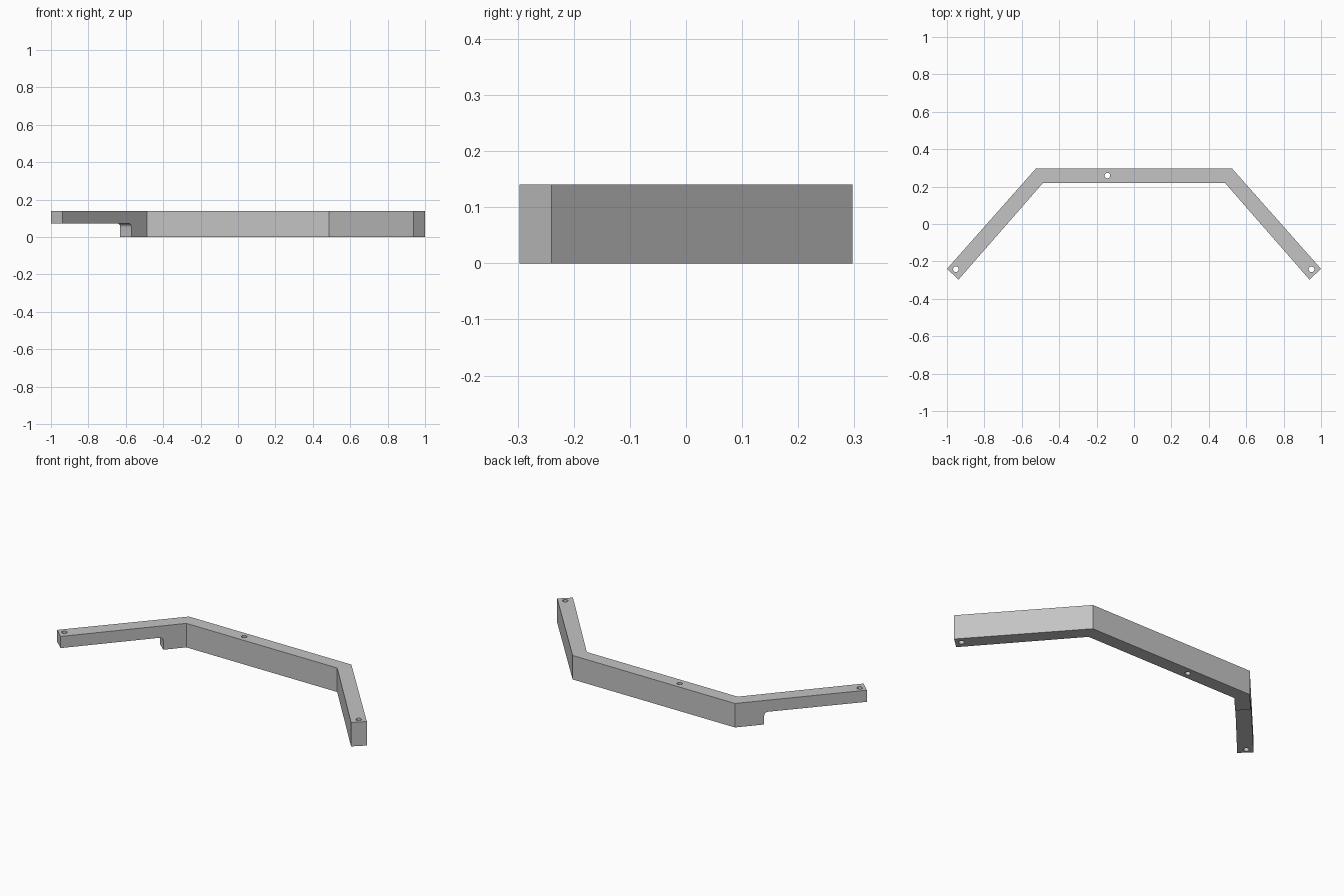
import bpy, bmesh, math
from mathutils import Vector

if "Cube" in bpy.data.objects:
    bpy.data.objects.remove(bpy.data.objects["Cube"])

HEIGHT = 0.14
WIDTH = 0.08
HOLE_RADIUS = 0.015
NOTCH_TOP = 0.072
FILLET = 0.02

grey = bpy.data.materials.new("plain grey")
grey.use_nodes = True
grey.diffuse_color = (0.55, 0.55, 0.55, 1)
grey.node_tree.nodes["Principled BSDF"].inputs["Base Color"].default_value = grey.diffuse_color


def prism(name, points, offset):
    """Extrude a closed outline along an offset."""
    bm = bmesh.new()
    base = bm.faces.new([bm.verts.new(p) for p in points])
    ext = bmesh.ops.extrude_face_region(bm, geom=[base])
    moved = [g for g in ext["geom"] if isinstance(g, bmesh.types.BMVert)]
    bmesh.ops.translate(bm, verts=moved, vec=offset)
    bmesh.ops.recalc_face_normals(bm, faces=bm.faces)
    mesh = bpy.data.meshes.new(name)
    bm.to_mesh(mesh)
    bm.free()
    mesh.materials.append(grey)
    obj = bpy.data.objects.new(name, mesh)
    bpy.context.collection.objects.link(obj)
    return obj


def cut(target, cutter):
    """Subtract the cutter for good and remove it."""
    cutter.hide_render = True
    mod = target.modifiers.new("cut", 'BOOLEAN')
    mod.operation = 'DIFFERENCE'
    mod.solver = 'EXACT'
    mod.object = cutter
    bpy.context.view_layer.objects.active = target
    bpy.ops.object.modifier_apply(modifier=mod.name)
    bpy.data.objects.remove(cutter)


# Angled bar: half outline, mirrored
half = [(0.524, 0.297), (1.0, -0.24), (0.938, -0.297), (0.487, 0.219)]
outline = half + [(-x, y) for x, y in reversed(half)]
bar = prism("angled_bar", [(x, y, 0) for x, y in outline], (0, 0, HEIGHT))

# Notch under the right leg, with a filleted inner corner
outer_corner = Vector((-half[0][0], half[0][1], 0))
outer_end = Vector((-half[1][0], half[1][1], 0))
along = (outer_end - outer_corner).normalized()
across = Vector((-along.y, along.x, 0))
start = outer_corner.lerp(outer_end, 0.222)
profile = [(0, -0.1)]
for i in range(9):
    a = math.pi / 2 * i / 8
    profile.append((FILLET * (1 - math.cos(a)), NOTCH_TOP - FILLET * (1 - math.sin(a))))
profile += [(0.8, NOTCH_TOP), (0.8, -0.1)]
points = [start - across * WIDTH + along * s + Vector((0, 0, z)) for s, z in profile]
cut(bar, prism("notch_cutter", points, across * WIDTH * 3))

# Screw holes through the ends and the middle
for hx, hy in [(-0.952, -0.242), (-0.142, 0.259), (0.949, -0.242)]:
    ring = [(hx + HOLE_RADIUS * math.cos(math.tau * i / 32),
             hy + HOLE_RADIUS * math.sin(math.tau * i / 32), -0.1) for i in range(32)]
    cut(bar, prism("hole_cutter", ring, (0, 0, HEIGHT + 0.2)))

# Smooth the holes and fillet, keep edges sharp
bpy.ops.object.select_all(action='DESELECT')
bar.select_set(True)
bpy.context.view_layer.objects.active = bar
bpy.ops.object.shade_smooth_by_angle(angle=math.radians(30))
